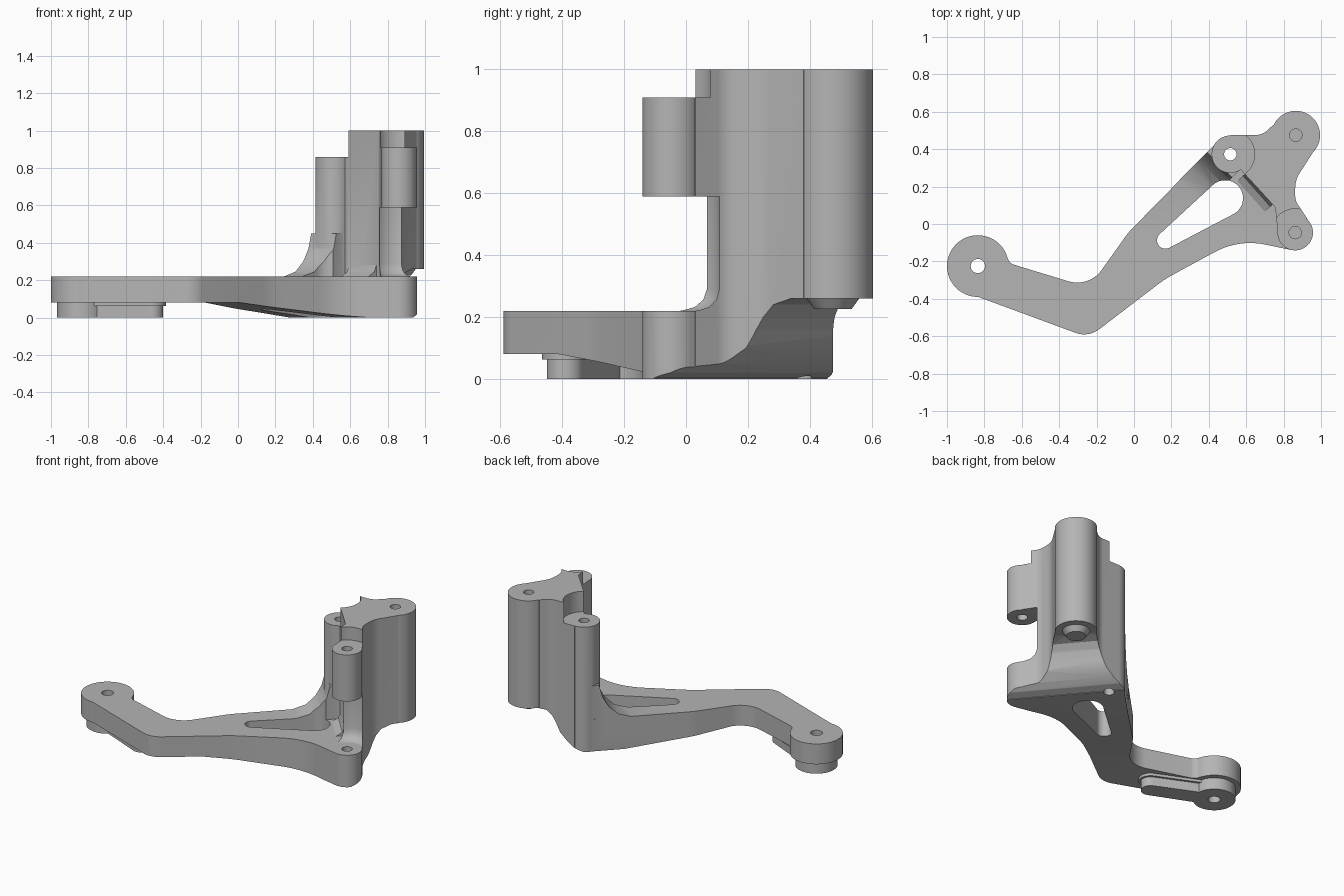
import bpy
import bmesh
from math import acos, atan2, cos, sin, tan, pi, radians
from mathutils import Vector

cube = bpy.data.objects.get("Cube")
if cube:
    bpy.data.objects.remove(cube, do_unlink=True)

metal = bpy.data.materials.new("cast grey")
metal.use_nodes = True
grey = (0.46, 0.46, 0.46, 1)
metal.diffuse_color = grey
metal.node_tree.nodes["Principled BSDF"].inputs["Base Color"].default_value = grey

# Centres of the four bosses
END, MID, BACK, FRONT = (-0.835, -0.225), (0.515, 0.373), (0.865, 0.475), (0.862, -0.046)


def finish(bm, name):
    bmesh.ops.recalc_face_normals(bm, faces=bm.faces)
    mesh = bpy.data.meshes.new(name)
    bm.to_mesh(mesh)
    bm.free()
    mesh.materials.append(metal)
    obj = bpy.data.objects.new(name, mesh)
    bpy.context.collection.objects.link(obj)
    return obj


def loft(name, start, end):
    """Solid between two matching outlines."""
    bm = bmesh.new()
    a = [bm.verts.new(p) for p in start]
    b = [bm.verts.new(p) for p in end]
    bm.faces.new(a)
    bm.faces.new(b)
    for i in range(len(a)):
        j = (i + 1) % len(a)
        bm.faces.new((a[i], a[j], b[j], b[i]))
    return finish(bm, name)


def plate(name, outline, low, high):
    return loft(name, [(x, y, low) for x, y in outline], [(x, y, high) for x, y in outline])


def prism(name, profile, origin, degrees, width):
    """Profile of (distance, height) facing a compass angle, extruded sideways."""
    u = Vector((cos(radians(degrees)), sin(radians(degrees)), 0))
    side = Vector((-u.y, u.x, 0)) * width / 2
    pts = [Vector((*origin, 0)) + u * d + Vector((0, 0, z)) for d, z in profile]
    return loft(name, [p - side for p in pts], [p + side for p in pts])


def arc(centre, r, a0, a1, n):
    return [(centre[0] + r * cos(a0 + (a1 - a0) * i / n),
             centre[1] + r * sin(a0 + (a1 - a0) * i / n)) for i in range(n + 1)]


def disc(name, centre, r, low, high):
    return plate(name, arc(centre, r, 0, 2 * pi, 48)[:-1], low, high)


def capsule(c1, r1, c2, r2):
    """Outline wrapped around two circles."""
    d = Vector(c2) - Vector(c1)
    a, b = atan2(d.y, d.x), acos((r1 - r2) / d.length)
    return arc(c2, r2, a - b, a + b, 24) + arc(c1, r1, a + b, a - b + 2 * pi, 24)


def rounded(corners):
    """Outline from corners (x, y, fillet radius)."""
    out = []
    for i, (x, y, r) in enumerate(corners):
        p = Vector((x, y))
        if not r:
            out.append((x, y))
            continue
        d0 = (Vector(corners[i - 1][:2]) - p).normalized()
        d1 = (Vector(corners[(i + 1) % len(corners)][:2]) - p).normalized()
        half = d0.angle(d1) / 2
        t = r / tan(half)
        c = p + (d0 + d1).normalized() * (r / sin(half))
        s, e = p + d0 * t - c, p + d1 * t - c
        a0 = atan2(s.y, s.x)
        turn = (atan2(e.y, e.x) - a0 + pi) % (2 * pi) - pi
        out += arc(c, r, a0, a0 + turn, 10)
    return out


def lathe(name, centre, profile):
    """Stack of round sections (radius, height)."""
    bm = bmesh.new()
    rings = [[bm.verts.new((x, y, z)) for x, y in arc(centre, r, 0, 2 * pi, 48)[:-1]]
             for r, z in profile]
    bm.faces.new(rings[0])
    bm.faces.new(rings[-1])
    for a, b in zip(rings, rings[1:]):
        for i in range(48):
            j = (i + 1) % 48
            bm.faces.new((a[i], a[j], b[j], b[i]))
    return finish(bm, name)


def combine(body, operation, *parts):
    for part in parts:
        mod = body.modifiers.new("fuse", 'BOOLEAN')
        mod.operation, mod.solver, mod.object = operation, 'EXACT', part
        bpy.context.view_layer.objects.active = body
        bpy.ops.object.modifier_apply(modifier=mod.name)
        bpy.data.objects.remove(part, do_unlink=True)


# Upright web joining the three tall bosses, stepped around the lower ones
bracket = plate("bracket", rounded([
    (*MID, 0), (0.58, 0.28, 0), (0.755, 0.09, 0.03), (0.768, -0.04, 0), (*FRONT, 0),
    (0.925, 0.03, 0), (0.862, 0.125, 0.09), (0.862, 0.235, 0.15), (0.955, 0.38, 0),
    (*BACK, 0), (0.745, 0.53, 0), (0.685, 0.475, 0.1), (0.515, 0.475, 0)]), 0, 1)
combine(bracket, 'UNION', disc("back_boss", BACK, 0.13, 0, 1))
combine(bracket, 'DIFFERENCE',
        disc("mid_step", MID, 0.13, 0.86, 1.1),
        disc("front_step", FRONT, 0.127, 0.91, 1.1),
        lathe("front_gap", FRONT, [(0.1, 0.22), (0.125, 0.232), (0.145, 0.255),
                                   (0.155, 0.29), (0.155, 0.59)]))

# Flat arm, bosses, rib and wall fillet
arm = plate("arm", rounded([
    (*END, 0), (-0.89, -0.369, 0), (-0.244, -0.607, 0.13), (0.166, -0.294, 0.6),
    (0.56, -0.08, 0.4), (0.84, -0.139, 0), (0.935, 0.015, 0), (0.588, 0.434, 0),
    (0.447, 0.441, 0), (-0.03, -0.045, 0.4), (-0.24, -0.34, 0.16),
    (-0.66, -0.212, 0.05), (-0.72, -0.108, 0)]), 0, 0.22)
combine(bracket, 'UNION', arm,
        disc("end_boss", END, 0.165, 0, 0.22),
        disc("mid_boss", MID, 0.1, 0, 0.86),
        disc("front_foot", FRONT, 0.095, 0, 0.22),
        disc("front_boss", FRONT, 0.095, 0.59, 0.91),
        prism("rib", [(0, 0.1), (0, 0.45), (0.08, 0.45), (0.1, 0.37), (0.14, 0.3),
                      (0.2, 0.245), (0.285, 0.22), (0.285, 0.1)], MID, 225, 0.19),
        prism("wall_fillet", [(-0.03, 0.1), (-0.03, 0.28), (0, 0.28), (0.015, 0.245),
                              (0.055, 0.22), (0.055, 0.1)], (0.667, 0.185), 221.5, 0.22))

# Window in the arm, sloped underside and cove below the back boss
combine(bracket, 'DIFFERENCE',
        plate("window", capsule((0.168, -0.087), 0.045, (0.487, 0.138), 0.096), -0.1, 0.55),
        prism("underside", [(-0.06, -0.007), (0.69, 0.08), (2.2, 0.08), (2.2, -0.1),
                            (-0.06, -0.1)], (0.28, 0.27), 228.7, 4),
        prism("cove", [(0.02, -0.05), (0.02, 0.003), (0.07, 0.02), (0.11, 0.05),
                       (0.155, 0.1), (0.18, 0.16), (0.2, 0.2), (0.235, 0.24),
                       (0.3, 0.26), (0.8, 0.26), (0.8, -0.05)], FRONT, 40.2, 3))

# Raised pad under the arm end and tapered spigot under the back boss
tip = (-0.46, -0.39)
combine(bracket, 'UNION',
        disc("pad", END, 0.132, 0, 0.1),
        plate("pad_strip", capsule(END, 0.065, tip, 0.06), 0, 0.1),
        plate("pad_flare", capsule(END, 0.08, tip, 0.075), 0.062, 0.1),
        lathe("spigot", BACK, [(0.06, 0.225), (0.085, 0.26), (0.085, 0.3)]))

# Bolt holes
combine(bracket, 'DIFFERENCE',
        disc("end_hole", END, 0.038, -0.1, 0.4),
        disc("mid_hole", MID, 0.033, -0.1, 1.1),
        disc("back_hole", BACK, 0.033, 0.7, 1.1),
        disc("front_hole", FRONT, 0.033, 0.1, 1.1))

# Smooth curved walls, crisp edges
bpy.ops.object.select_all(action='DESELECT')
bracket.select_set(True)
bpy.context.view_layer.objects.active = bracket
bpy.ops.object.shade_smooth_by_angle(angle=radians(30))
